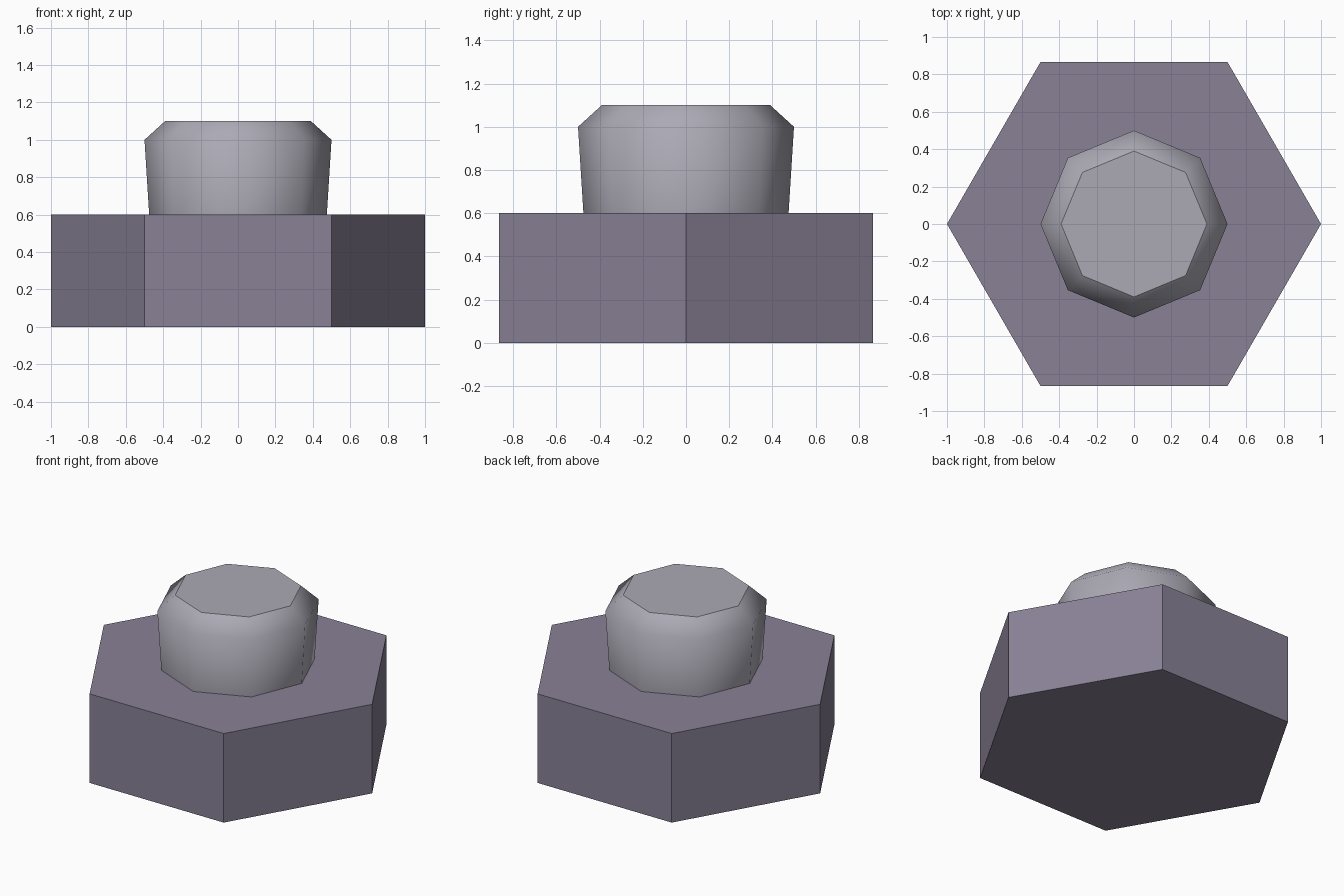
import bpy, bmesh
from math import cos, sin, pi

cube = bpy.data.objects.get("Cube")
if cube:
    bpy.data.objects.remove(cube, do_unlink=True)


def make_material(name, rgb):
    mat = bpy.data.materials.new(name)
    mat.use_nodes = True
    color = (*rgb, 1)
    mat.diffuse_color = color
    mat.node_tree.nodes["Principled BSDF"].inputs["Base Color"].default_value = color
    return mat


def make_prism(name, sides, profile, mat, smooth=False):
    """Stack rings of (radius, height), close both ends with flat caps."""
    bm = bmesh.new()
    rings = []
    for radius, z in profile:
        angles = [2 * pi * i / sides for i in range(sides)]
        rings.append([bm.verts.new((radius * cos(a), radius * sin(a), z)) for a in angles])
    for low, high in zip(rings, rings[1:]):
        for i in range(sides):
            j = (i + 1) % sides
            face = bm.faces.new((low[i], low[j], high[j], high[i]))
            face.smooth = smooth
    bm.faces.new(rings[0][::-1])
    bm.faces.new(rings[-1])
    # Keep the cap rims crisp
    for ring in (rings[0], rings[-1]):
        for i in range(sides):
            bm.edges.get((ring[i - 1], ring[i])).smooth = False
    mesh = bpy.data.meshes.new(name)
    bm.to_mesh(mesh)
    bm.free()
    mesh.materials.append(mat)
    obj = bpy.data.objects.new(name, mesh)
    bpy.context.collection.objects.link(obj)
    return obj


purple_grey = make_material("purple grey", (0.25, 0.22, 0.30))
light_grey = make_material("light grey", (0.41, 0.40, 0.46))

# Hexagonal head with corners on the x axis
make_prism("hex_base", 6, [(1.0, 0.0), (1.0, 0.6)], purple_grey)

# Tapered eight-sided stud with a chamfered, flat top
make_prism("stud", 8, [(0.469, 0.5), (0.475, 0.6), (0.5, 1.0), (0.39, 1.1)], light_grey, smooth=True)
